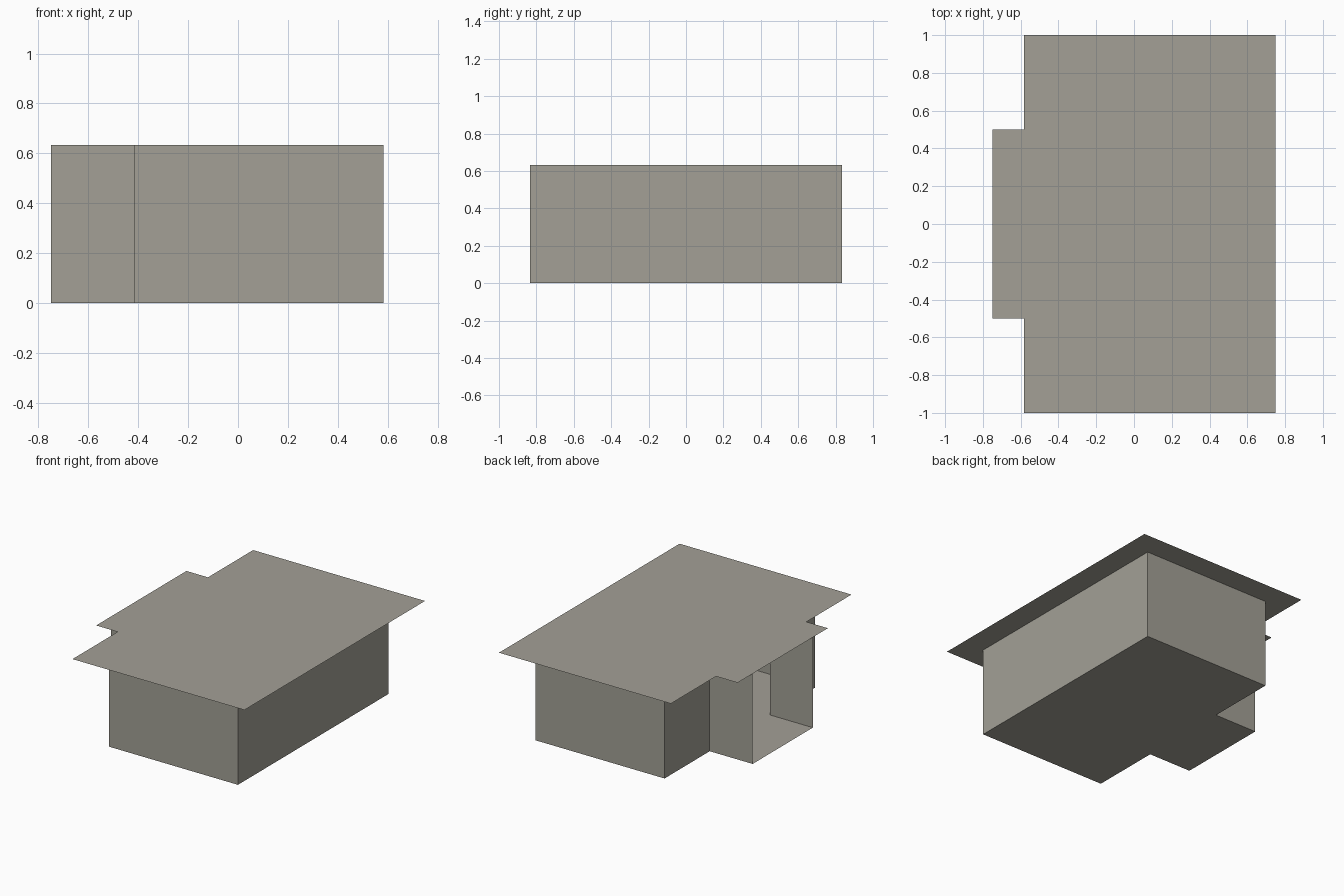
import bpy

if "Cube" in bpy.data.objects:
    bpy.data.objects.remove(bpy.data.objects["Cube"])

H = 0.633  # wall height, roof plane sits directly on top

mat = bpy.data.materials.new("warm grey")
mat.diffuse_color = (0.366, 0.352, 0.305, 1)
mat.use_nodes = True
mat.node_tree.nodes["Principled BSDF"].inputs["Base Color"].default_value = mat.diffuse_color


def make(name, verts, faces):
    mesh = bpy.data.meshes.new(name)
    mesh.from_pydata(verts, [], faces)
    mesh.materials.append(mat)
    obj = bpy.data.objects.new(name, mesh)
    bpy.context.collection.objects.link(obj)
    return obj


def outline(x_right, x_mid, x_left, y_main, y_bump):
    """T-shaped plan, anticlockwise, starting and ending at the bump's open end."""
    half = [(x_left, y_bump), (x_mid, y_bump), (x_mid, y_main), (x_right, y_main)]
    return [(x, -y) for x, y in half] + half[::-1]


# Footprint of the main room with the entrance bay on -x
plan = outline(0.583, -0.417, -0.75, 0.833, 0.333)
n = len(plan)

# Floor, facing down
make("floor", [(x, y, 0) for x, y in plan], [tuple(reversed(range(n)))])

# Walls along the outline; the end of the bay stays open
make("walls", [(x, y, z) for z in (0, H) for x, y in plan],
     [(i, i + 1, n + i + 1, n + i) for i in range(n - 1)])

# Thin overhanging roof sheet
roof = outline(0.75, -0.583, -0.75, 1.0, 0.5)
make("roof", [(x, y, H) for x, y in roof], [tuple(range(n))])
